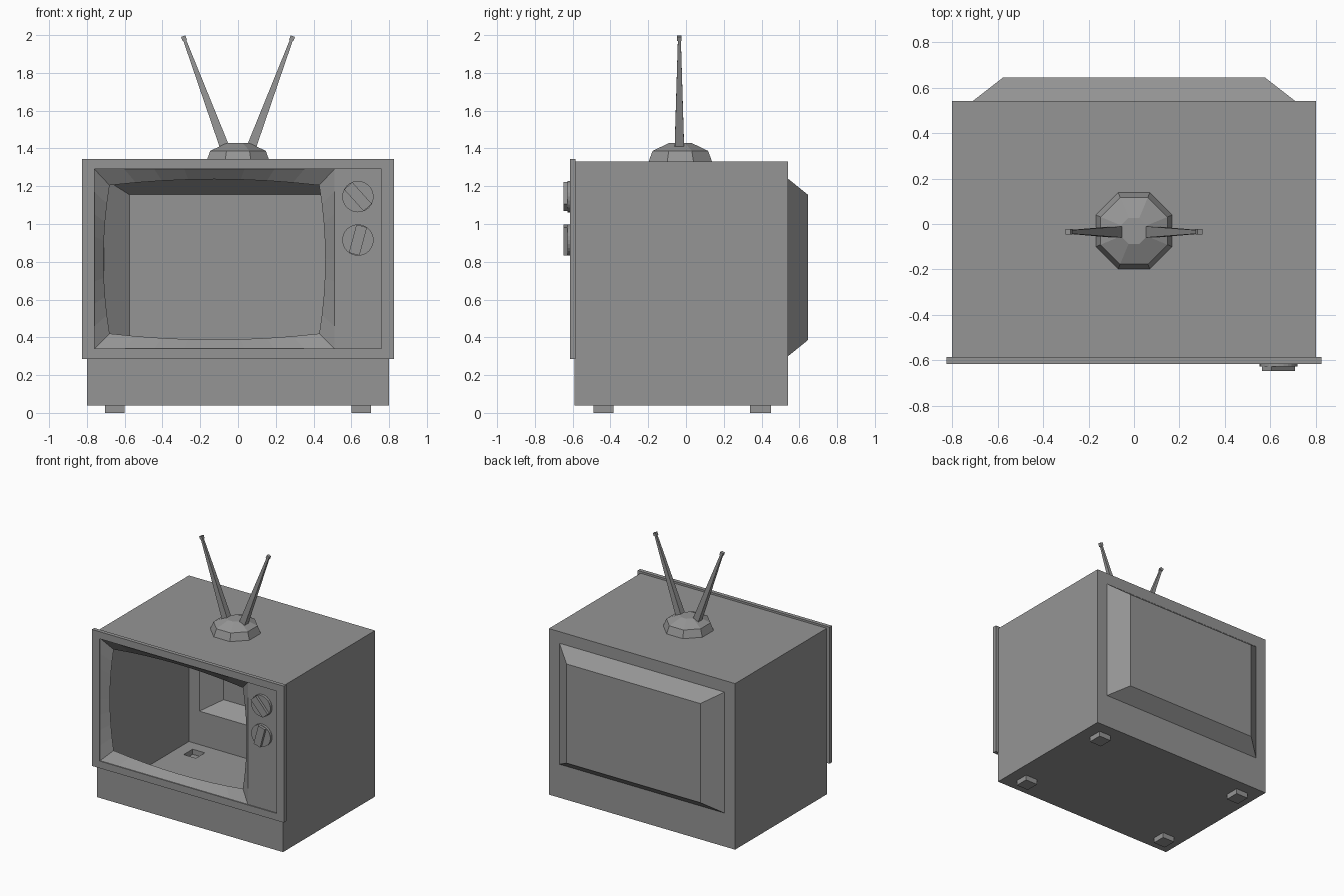
import bpy, bmesh, math
from mathutils import Vector, Matrix

cube = bpy.data.objects.get("Cube")
if cube:
    bpy.data.objects.remove(cube, do_unlink=True)

GREY = (0.3, 0.3, 0.3, 1)
mat = bpy.data.materials.new("plain_grey")
mat.use_nodes = True
mat.diffuse_color = GREY
mat.node_tree.nodes["Principled BSDF"].inputs["Base Color"].default_value = GREY


def finish(bm, name, recalc=True):
    if recalc:
        bmesh.ops.recalc_face_normals(bm, faces=bm.faces[:])
    me = bpy.data.meshes.new(name)
    bm.to_mesh(me)
    bm.free()
    me.materials.append(mat)
    ob = bpy.data.objects.new(name, me)
    bpy.context.collection.objects.link(ob)
    return ob


def loop(bm, pts):
    return [bm.verts.new(p) for p in pts]


def rect(bm, x0, x1, z0, z1, y):
    return loop(bm, [(x0, y, z0), (x1, y, z0), (x1, y, z1), (x0, y, z1)])


def bridge(bm, a, b):
    n = len(a)
    return [bm.faces.new((a[i], a[(i + 1) % n], b[(i + 1) % n], b[i])) for i in range(n)]


def chain(bm, rings):
    return [bridge(bm, a, b) for a, b in zip(rings, rings[1:])]


# Hollow cabinet with a tapered bulge at the back and an open front
bm = bmesh.new()
rings = [rect(bm, -0.79, 0.79, 0.3, 1.32, -0.59),
         rect(bm, -0.8, 0.8, 0.04, 1.33, -0.59),
         rect(bm, -0.8, 0.8, 0.04, 1.33, 0.54),
         rect(bm, -0.71, 0.71, 0.3, 1.24, 0.54),
         rect(bm, -0.575, 0.575, 0.385, 1.155, 0.645)]
chain(bm, rings)
bm.faces.new(rings[-1])


# Feet pushed out of the cabinet floor
def floor_faces():
    return [f for f in bm.faces if all(abs(v.co.z - 0.04) < 1e-4 for v in f.verts)]


foot_x, foot_y = (0.6, 0.705), ((-0.49, -0.385), (0.34, 0.45))
cuts = [((s * x, 0, 0), (1, 0, 0)) for s in (-1, 1) for x in foot_x]
cuts += [((0, y, 0), (0, 1, 0)) for span in foot_y for y in span]
for co, no in cuts:
    faces = floor_faces()
    edges = {e for f in faces for e in f.edges}
    verts = {v for f in faces for v in f.verts}
    bmesh.ops.bisect_plane(bm, geom=faces + list(edges) + list(verts),
                           plane_co=co, plane_no=no)
feet = []
for f in floor_faces():
    c = f.calc_center_median()
    if foot_x[0] < abs(c.x) < foot_x[1] and any(a < c.y < b for a, b in foot_y):
        feet.append(f)
for f in bmesh.ops.extrude_discrete_faces(bm, faces=feet)["faces"]:
    bmesh.ops.translate(bm, verts=f.verts[:], vec=(0, 0, -0.04))
finish(bm, "cabinet")

# Front panel: raised rim, shallow recess, control strip and sloped screen surround
bm = bmesh.new()
chain(bm, [rect(bm, -0.79, 0.79, 0.3, 1.32, -0.585),
           rect(bm, -0.825, 0.825, 0.285, 1.345, -0.585),
           rect(bm, -0.825, 0.825, 0.285, 1.345, -0.615),
           rect(bm, -0.76, 0.76, 0.34, 1.29, -0.615),
           rect(bm, -0.76, 0.76, 0.34, 1.29, -0.607)])
bm.faces.new(rect(bm, 0.51, 0.76, 0.34, 1.29, -0.607))


def sides(x0, x1, z0, z1, y, bulge, steps=8):
    c = [Vector(p) for p in ((x0, y, z0), (x1, y, z0), (x1, y, z1), (x0, y, z1))]
    out = [Vector(d) for d in ((0, 0, -1), (1, 0, 0), (0, 0, 1), (-1, 0, 0))]
    return [c[k].lerp(c[(k + 1) % 4], i / steps)
            + out[k] * bulge * 4 * (i / steps) * (1 - i / steps)
            for k in range(4) for i in range(steps)]


bridge(bm, loop(bm, sides(-0.76, 0.51, 0.34, 1.29, -0.607, 0)),
       loop(bm, sides(-0.68, 0.43, 0.42, 1.205, -0.555, 0.032)))
finish(bm, "front_panel")

# Two dials, each a disc with a turned grip bar
for name, z, angle in (("upper_dial", 1.145, -42), ("lower_dial", 0.915, 15)):
    bm = bmesh.new()
    bmesh.ops.create_cone(bm, cap_ends=True, segments=24, radius1=0.083, radius2=0.083,
                          depth=0.022, matrix=Matrix.Translation((0.635, -0.616, z))
                          @ Matrix.Rotation(math.pi / 2, 4, 'X'))
    bmesh.ops.create_cube(bm, size=1, matrix=Matrix.Translation((0.635, -0.635, z))
                          @ Matrix.Rotation(math.radians(angle), 4, 'Y')
                          @ Matrix.Diagonal((0.058, 0.025, 0.154, 1)))
    finish(bm, name)

# Eight-sided antenna base
bm = bmesh.new()
rings = []
for apothem, z in ((0.168, 1.33), (0.147, 1.387), (0.057, 1.43)):
    r = apothem / math.cos(math.pi / 8)
    rings.append(loop(bm, [(r * math.cos(a), r * math.sin(a) - 0.03, z)
                           for a in (math.pi * (k + 0.5) / 4 for k in range(8))]))
chain(bm, rings)
bm.faces.new(rings[0])
bm.faces.new(rings[-1])
finish(bm, "antenna_base")

# Tapered square antennas with small tips
for name, s in (("left_antenna", 1), ("right_antenna", -1)):
    bm = bmesh.new()
    low, high = Vector((s * 0.07, -0.035, 1.405)), Vector((s * 0.29, -0.035, 1.994))
    axis = (high - low).normalized()
    across = axis.cross(Vector((0, 1, 0)))
    depth = Vector((0, 1, 0))
    rings = []
    for d, r in ((0, 0.025), (0.605, 0.008), (0.605, 0.012), (0.629, 0.012)):
        rings.append(loop(bm, [low + axis * d + (across * u + depth * v) * r
                               for u, v in ((-1, -1), (1, -1), (1, 1), (-1, 1))]))
    chain(bm, rings)
    bm.faces.new(rings[0])
    bm.faces.new(rings[-1])
    finish(bm, name)
